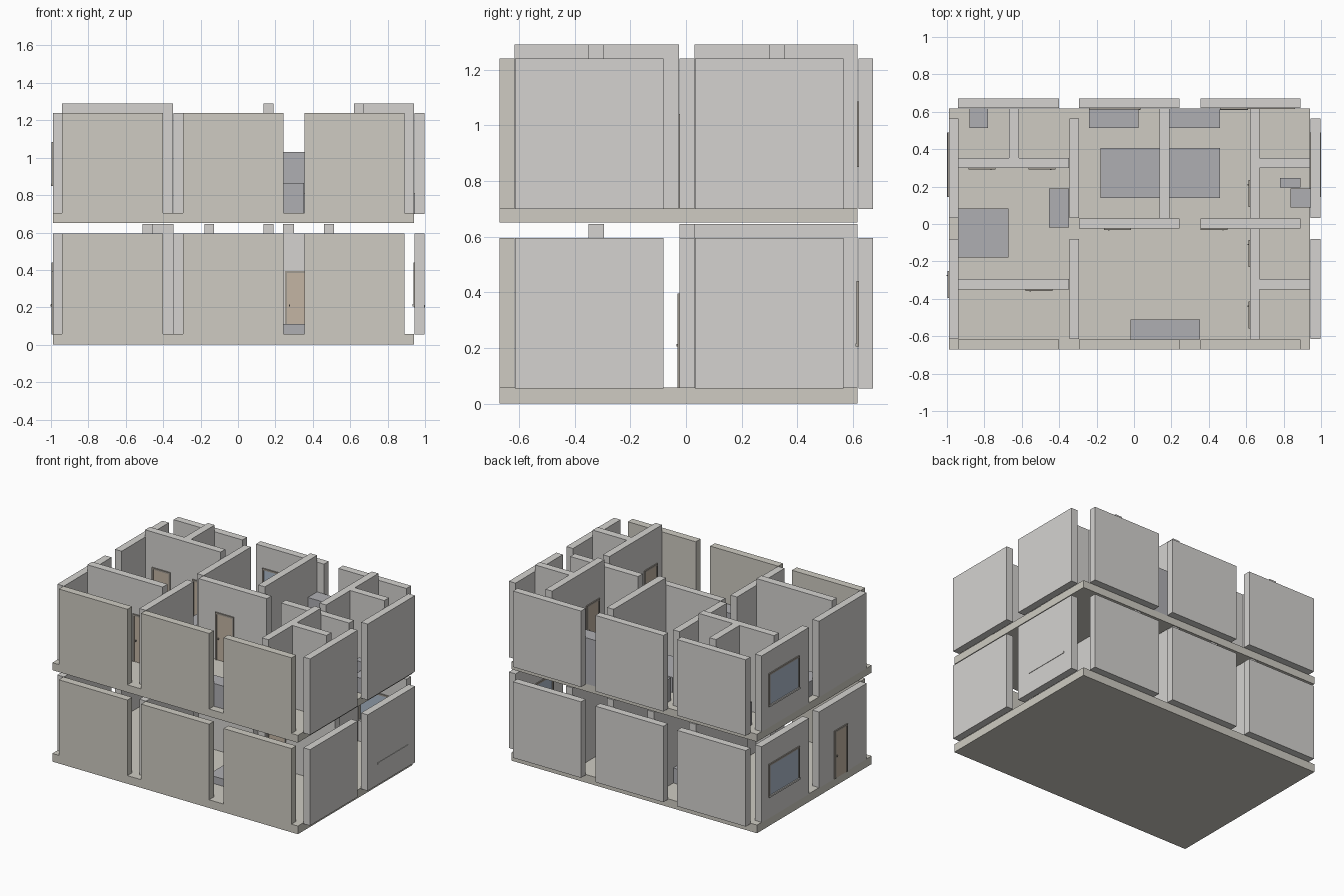
import bpy

def mat(name, col):
    m = bpy.data.materials.new(name)
    m.diffuse_color = (*col, 1)
    return m

BEIGE = mat("plaster", (0.62, 0.60, 0.54))
WALL = mat("wall", (0.66, 0.65, 0.63))
BLOCK = mat("furniture", (0.43, 0.43, 0.45))
WOOD = mat("door", (0.55, 0.46, 0.37))
FRAME = mat("frame", (0.35, 0.32, 0.28))
GLASS = mat("glass", (0.42, 0.50, 0.60))

def box(name, x0, x1, y0, y1, z0, z1, m=WALL):
    v = [(x, y, z) for x in (x0, x1) for y in (y0, y1) for z in (z0, z1)]
    f = [(0, 1, 3, 2), (4, 6, 7, 5), (0, 4, 5, 1), (2, 3, 7, 6), (0, 2, 6, 4), (1, 5, 7, 3)]
    me = bpy.data.meshes.new(name)
    me.from_pydata(v, [], f)
    me.materials.append(m)
    ob = bpy.data.objects.new(name, me)
    bpy.context.collection.objects.link(ob)
    return ob

def panel(name, axis, face, out, a0, a1, z0, z1, depth, m):
    """Thin box on a wall face; axis is the wall normal, out its direction."""
    d0, d1 = sorted((face, face + out * depth))
    if axis == 'x':
        box(name, d0, d1, a0, a1, z0, z1, m)
    else:
        box(name, a0, a1, d0, d1, z0, z1, m)

def framed(name, axis, face, out, a0, a1, z0, z1, fill, sill):
    t = 0.012
    panel(name + "_panel", axis, face, out, a0 + t, a1 - t, z0 + t * sill, z1 - t, 0.003, fill)
    for b0, b1 in ((a0, a0 + t), (a1 - t, a1)):
        panel(name + "_jamb", axis, face, out, b0, b1, z0, z1, 0.008, FRAME)
    panel(name + "_head", axis, face, out, a0 + t, a1 - t, z1 - t, z1, 0.008, FRAME)
    if sill:
        panel(name + "_sill", axis, face, out, a0, a1, z0, z0 + t, 0.011, WALL)

def door(axis, face, out, a, knob_low, base):
    """a is the knob-side edge of the door."""
    a0, a1 = (a, a + 0.145) if knob_low else (a - 0.145, a)
    framed("door", axis, face, out, a0, a1, base, base + 0.34, WOOD, 0)
    k = a + 0.022 if knob_low else a - 0.028
    panel("door_knob", axis, face, out, k, k + 0.006, base + 0.15, base + 0.16, 0.012, FRAME)

def window(axis, face, out, a0, a1, base):
    framed("window", axis, face, out, a0, a1, base + 0.15, base + 0.385, GLASS, 1)

LOW, HIGH = 0.54, 0.59
BASES = (0.055, 0.70)
COLS = ((-0.94, -0.40), (-0.293, 0.242), (0.355, 0.89))
ROWS = ((-0.615, -0.08), (0.033, 0.565))

# floor slabs
box("ground_slab", -0.99, 0.94, -0.67, 0.617, 0, 0.058, BEIGE)
box("upper_slab", -0.99, 0.94, -0.67, 0.617, 0.65, 0.703, BEIGE)

# outer walls on both storeys
for b in BASES:
    for x0, x1 in COLS:
        box("front_wall", x0, x1, -0.67, -0.617, b, b + LOW, BEIGE)
        box("back_wall", x0, x1, 0.62, 0.672, b, b + LOW)
    for y0, y1 in ROWS:
        box("left_wall", -0.99, -0.938, y0, y1, b, b + LOW)
        box("right_wall", 0.945, 0.997, y0, y1, b, b + LOW)

# upper inner walls: (x0, x1, y0, y1, height)
u = BASES[1]
UPPER = [(-0.345, -0.293, -0.615, -0.08, LOW), (-0.345, -0.293, 0.033, 0.565, LOW),
         (-0.293, 0.242, -0.023, 0.03, LOW), (0.355, 0.89, -0.023, 0.03, LOW),
         (0.137, 0.19, 0.03, 0.617, HIGH),
         (0.62, 0.672, -0.617, -0.025, HIGH), (0.62, 0.672, 0.03, 0.617, HIGH),
         (-0.94, -0.347, 0.30, 0.353, HIGH), (-0.94, -0.347, -0.35, -0.295, HIGH),
         (0.672, 0.94, 0.30, 0.353, HIGH), (0.672, 0.94, -0.35, -0.295, HIGH),
         (-0.668, -0.615, 0.353, 0.617, HIGH)]
for x0, x1, y0, y1, h in UPPER:
    box("upper_inner_wall", x0, x1, y0, y1, u, u + h)

# ground inner walls
g = BASES[0]
GROUND = [(-0.51, -0.457, 0.03, 0.617, HIGH), (-0.18, -0.128, 0.03, 0.617, HIGH),
          (0.137, 0.19, 0.03, 0.617, HIGH), (0.46, 0.512, 0.03, 0.617, HIGH),
          (-0.345, -0.293, -0.615, -0.08, LOW),
          (-0.457, -0.345, -0.35, -0.295, HIGH), (0.24, 0.30, -0.023, 0.03, HIGH),
          (-0.293, 0.137, -0.023, 0.03, LOW), (0.30, 0.78, -0.023, 0.03, LOW)]
for x0, x1, y0, y1, h in GROUND:
    box("ground_inner_wall", x0, x1, y0, y1, g, g + h)

# upper furniture blocks
for n, x0, x1, y0, y1, h in [
        ("cabinet", -0.88, -0.78, 0.513, 0.617, 0.165),
        ("desk", -0.24, 0.025, 0.513, 0.617, 0.165),
        ("wardrobe", 0.19, 0.46, 0.513, 0.617, 0.33),
        ("bed", -0.18, 0.137, 0.14, 0.407, 0.11),
        ("bed", 0.19, 0.46, 0.14, 0.407, 0.11),
        ("bed", -0.94, -0.67, -0.18, 0.083, 0.11),
        ("dresser", -0.455, -0.347, -0.02, 0.19, 0.165),
        ("bench", -0.02, 0.353, -0.617, -0.51, 0.165),
        ("basin", 0.78, 0.89, 0.195, 0.245, 0.165),
        ("basin", 0.838, 0.943, 0.087, 0.19, 0.11)]:
    box(n, x0, x1, y0, y1, u, u + h, BLOCK)
# ground furniture blocks
box("low_table", 0.08, 0.40, -0.45, -0.24, g, g + 0.055, BLOCK)
box("sofa", -0.24, 0.0, 0.14, 0.40, g, g + 0.11, BLOCK)

# doors
door('y', -0.35, -1, -0.58, True, u)
door('y', 0.30, -1, -0.74, False, u)
door('y', 0.30, -1, -0.42, False, u)
door('y', -0.023, -1, -0.16, True, u)
door('y', -0.023, -1, 0.50, False, u)
for y in (0.235, -0.085, -0.415):
    door('x', 0.62, -1, y, False, u)
door('y', -0.023, -1, 0.25, True, g)
door('x', -0.99, -1, -0.25, False, g)

# windows
for b in BASES:
    window('x', -0.99, -1, 0.145, 0.49, b)
window('x', 0.945, -1, 0.145, 0.49, g)
box("right_sill", 0.94, 1.0, 0.145, 0.49, 0.20, 0.212)
window('y', 0.62, -1, 0.52, 0.86, g)
window('y', 0.62, -1, -0.24, 0.035, u)
window('y', 0.62, -1, 0.46, 0.61, u)
